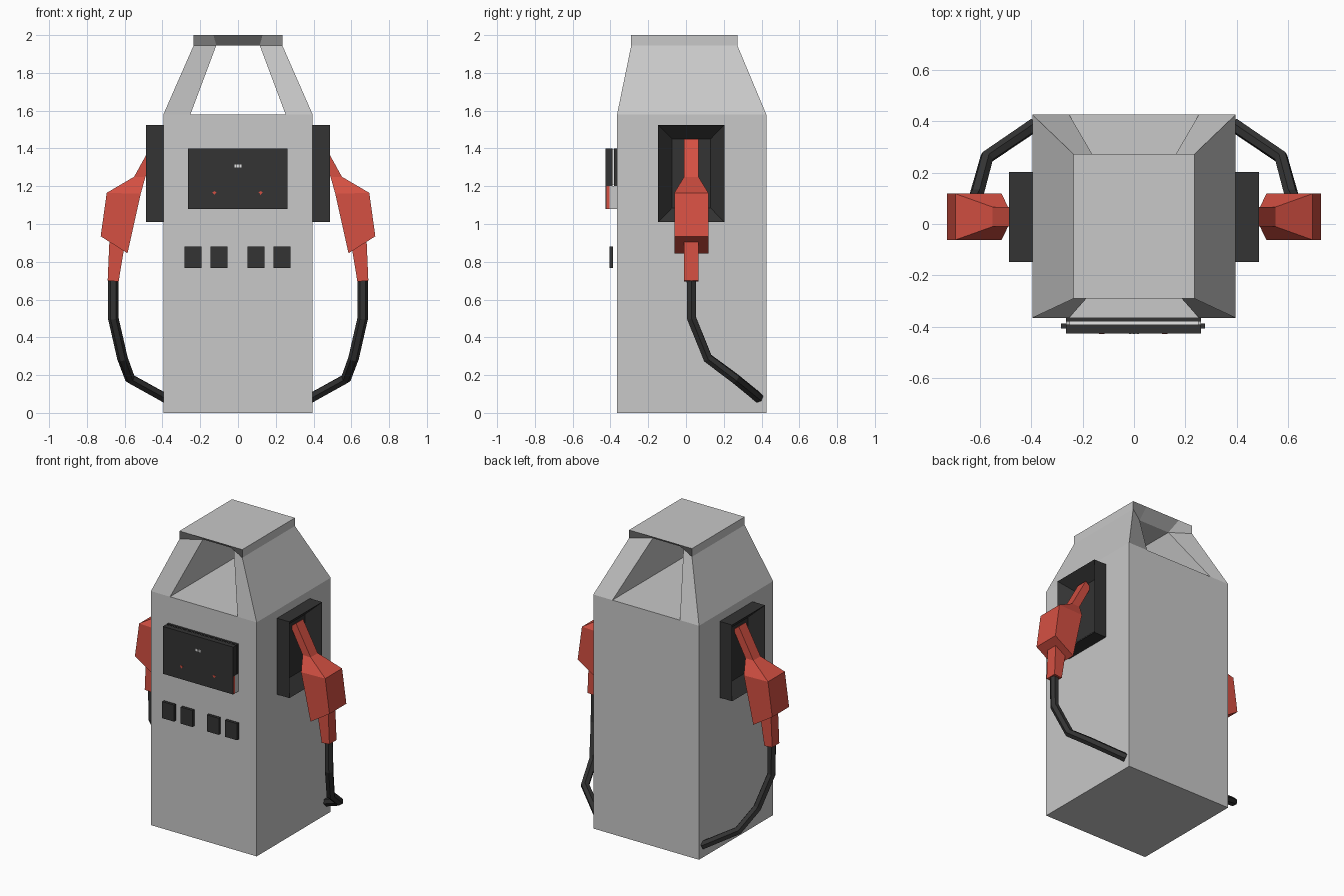
import bpy
import bmesh

cube = bpy.data.objects.get("Cube")
if cube:
    bpy.data.objects.remove(cube, do_unlink=True)


def material(name, r, g, b):
    m = bpy.data.materials.new(name)
    m.use_nodes = True
    m.diffuse_color = (r, g, b, 1)
    m.node_tree.nodes["Principled BSDF"].inputs["Base Color"].default_value = (r, g, b, 1)
    return m


GREY = material("light grey", 0.58, 0.58, 0.58)
DARK = material("charcoal", 0.033, 0.033, 0.033)
RED = material("red", 0.66, 0.08, 0.055)
WHITE = material("white", 0.9, 0.9, 0.9)


def add_object(name, bm, mat):
    bmesh.ops.recalc_face_normals(bm, faces=bm.faces)
    mesh = bpy.data.meshes.new(name)
    bm.to_mesh(mesh)
    bm.free()
    mesh.materials.append(mat)
    ob = bpy.data.objects.new(name, mesh)
    bpy.context.collection.objects.link(ob)
    return ob


def loft(name, rings, mat):
    """Skin a list of closed rings of points and cap both ends."""
    bm = bmesh.new()
    rows = [[bm.verts.new(p) for p in ring] for ring in rings]
    for a, b in zip(rows, rows[1:]):
        n = len(a)
        for i in range(n):
            bm.faces.new((a[i], a[(i + 1) % n], b[(i + 1) % n], b[i]))
    bm.faces.new(rows[0])
    bm.faces.new(rows[-1])
    return add_object(name, bm, mat)


def rect_xy(x, y0, y1, z):
    return [(-x, y0, z), (x, y0, z), (x, y1, z), (-x, y1, z)]


def box(name, x0, x1, y0, y1, z0, z1, mat):
    ring = [(x0, y0), (x1, y0), (x1, y1), (x0, y1)]
    return loft(name, [[(x, y, z) for x, y in ring] for z in (z0, z1)], mat)


# Cabinet
W, FRONT, BACK, SHOULDER, NECK = 0.395, -0.365, 0.425, 1.58, 1.945
loft("cabinet", [rect_xy(W, FRONT, BACK, z) for z in (0, SHOULDER)], GREY)

# Tapered hood: an open tunnel runs through it from front to back
bm = bmesh.new()


def hood_end(y_base, y_lip, y_inner):
    """Half sections at one end: outer and inner points of leg and lip."""
    points = [(W, y_base, SHOULDER), (0.252, y_base, SHOULDER),
              (0.235, y_lip, NECK), (0.115, y_inner, NECK),
              (0.235, y_lip, 2), (0.13, y_lip, 2)]
    return [[bm.verts.new((s * x, y, z)) for x, y, z in points] for s in (-1, 1)]


front = hood_end(FRONT, -0.29, -0.21)
back = hood_end(BACK, 0.272, 0.19)
for left, right in (front, back):
    for side in (left, right):
        bm.faces.new([side[i] for i in (0, 1, 3, 2)])
        bm.faces.new([side[i] for i in (2, 3, 5, 4)])
    bm.faces.new((left[3], right[3], right[5], left[5]))
for f, b in zip(front, back):
    for i, j in ((0, 2), (2, 4), (1, 3), (0, 1), (4, 5)):
        bm.faces.new((f[i], f[j], b[j], b[i]))
for i in (3, 5):
    bm.faces.new((front[0][i], front[1][i], back[1][i], back[0][i]))
add_object("hood", bm, GREY)

# Display: dark face, light core, red lower strip
box("display_face", -0.264, 0.261, -0.425, -0.42, 1.08, 1.40, DARK)
box("display_upper", -0.264, 0.261, -0.42, -0.39, 1.20, 1.40, DARK)
box("display_spacer", -0.25, 0.25, -0.39, -0.38, 1.21, 1.395, WHITE)
box("display_mount", -0.264, 0.261, -0.38, FRONT, 1.20, 1.40, DARK)
box("display_strip", -0.264, 0.261, -0.42, -0.405, 1.08, 1.20, RED)
box("display_base", -0.264, 0.261, -0.405, FRONT, 1.08, 1.20, GREY)
for i in range(3):
    x = 0.014 * (i - 1)
    box("display_mark", x - 0.005, x + 0.005, -0.427, -0.425, 1.3, 1.316, WHITE)
for x in (-0.125, 0.12):
    loft("display_light", [[(x - 0.011, y, 1.168), (x, y, 1.154), (x + 0.011, y, 1.168),
                            (x, y, 1.174)] for y in (-0.427, -0.425)], RED)

# Selector buttons
for x in (-0.238, -0.1, 0.096, 0.232):
    box("button", x - 0.045, x + 0.045, -0.406, -0.387, 0.768, 0.88, DARK)

# Nozzle holders, nozzles and hoses on both sides
MID = 0.028


def rect_yz(x, hy, z0, z1):
    return [(x, MID - hy, z0), (x, MID + hy, z0), (x, MID + hy, z1), (x, MID - hy, z1)]


def section(s, xo, zo, xi, zi, h):
    return [(s * xo, MID - h, zo), (s * xo, MID + h, zo),
            (s * xi, MID + h, zi), (s * xi, MID - h, zi)]


for s, side in ((1, "left"), (-1, "right")):
    # Holder with a tapering recess
    loft(side + "_holder", [rect_yz(s * 0.392, 0.175, 1.01, 1.525),
                            rect_yz(s * 0.487, 0.175, 1.01, 1.525),
                            rect_yz(s * 0.41, 0.102, 1.085, 1.45)], DARK)
    # Nozzle handle, body and hose socket
    loft(side + "_nozzle", [section(s, 0.44, 1.45, 0.40, 1.42, 0.038),
                            section(s, 0.55, 1.25, 0.49, 1.25, 0.038),
                            section(s, 0.695, 1.165, 0.515, 1.16, 0.09),
                            section(s, 0.727, 0.935, 0.585, 0.845, 0.09)], RED)
    loft(side + "_nozzle_socket", [section(s, 0.68, 0.93, 0.6, 0.89, 0.038),
                                   section(s, 0.69, 0.70, 0.632, 0.695, 0.038)], RED)
    # Hose
    curve = bpy.data.curves.new(side + "_hose", "CURVE")
    curve.dimensions = "3D"
    curve.bevel_depth = 0.028
    curve.bevel_resolution = 1
    curve.use_fill_caps = True
    path = [(0.66, MID, 0.71), (0.66, 0.03, 0.5), (0.612, 0.115, 0.29),
            (0.572, 0.26, 0.182), (0.388, 0.385, 0.08)]
    spline = curve.splines.new("POLY")
    spline.use_smooth = False
    spline.points.add(len(path) - 1)
    for p, (x, y, z) in zip(spline.points, path):
        p.co = (s * x, y, z, 1)
    curve.materials.append(DARK)
    hose = bpy.data.objects.new(side + "_hose", curve)
    bpy.context.collection.objects.link(hose)
